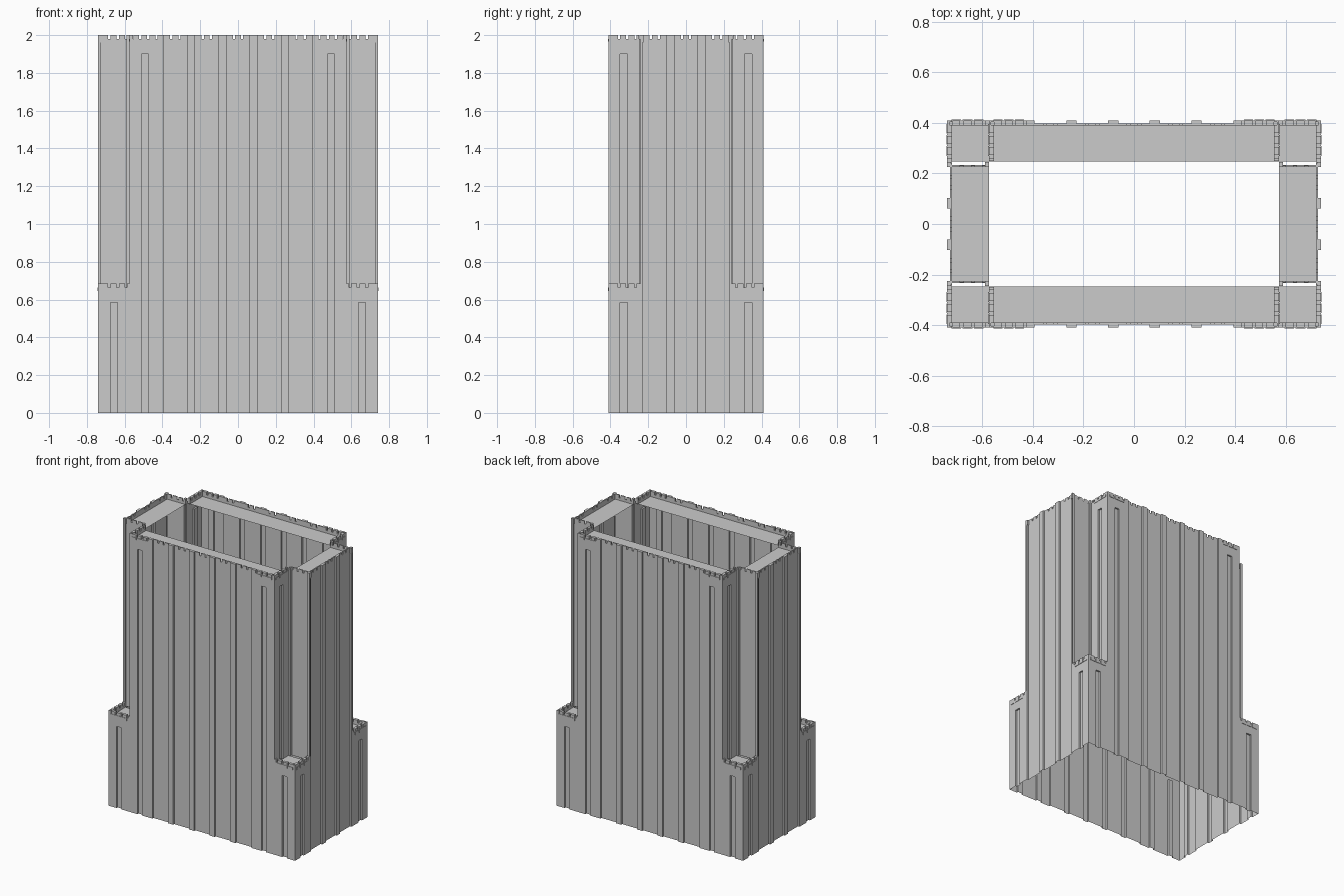
import bpy, bmesh
from mathutils import Vector

if "Cube" in bpy.data.objects:
    bpy.data.objects.remove(bpy.data.objects["Cube"])

# One quarter (front right) is modelled, then mirrored across x and y.
X, Y = 0.74, 0.41          # outer faces
NX, NY = 0.575, 0.24       # notch corner
TOP, EDGE, WALK = 2.0, 1.98, 1.962
T_TOP, T_EDGE, T_FLOOR = 0.685, 0.665, 0.65
DEEP = 0.012               # recess depth
GAP = 0.012                # crenel width


def finish(name, bm):
    bmesh.ops.remove_doubles(bm, verts=bm.verts, dist=1e-5)
    bmesh.ops.recalc_face_normals(bm, faces=bm.faces)
    mesh = bpy.data.meshes.new(name)
    bm.to_mesh(mesh)
    bm.free()
    ob = bpy.data.objects.new(name, mesh)
    bpy.context.collection.objects.link(ob)
    mod = ob.modifiers.new("mirror", 'MIRROR')
    mod.use_axis = (True, True, False)
    mod.merge_threshold = 1e-4
    return ob


def mapper(axis, plane):
    """u runs along the wall, d is depth inward from the outer plane."""
    if axis == 'x':
        return lambda u, d, z: Vector((u, -(plane - d), z))
    return lambda u, d, z: Vector((plane - d, -u, z))


def wall(name, axis, plane, u0, u1, z0, z1, recesses):
    """Thin wall sheet with vertical recesses (start, end, top)."""
    bm = bmesh.new()
    p = mapper(axis, plane)

    def face(*pts):
        bm.faces.new([bm.verts.new(p(*q)) for q in pts])

    def panel(a, b, d, lo, hi):
        face((a, d, lo), (b, d, lo), (b, d, hi), (a, d, hi))

    u = u0
    for a, b, t in recesses:
        if a > u:
            panel(u, a, 0, z0, z1)
        panel(a, b, DEEP, z0, t)
        for e in (a, b):
            if e > 0:
                face((e, 0, z0), (e, DEEP, z0), (e, DEEP, t), (e, 0, t))
        if t < z1:
            panel(a, b, 0, t, z1)
            face((a, 0, t), (b, 0, t), (b, DEEP, t), (a, DEEP, t))
        u = b
    if u < u1:
        panel(u, u1, 0, z0, z1)
    return finish(name, bm)


def box(bm, p, a, b, d0, d1, lo, hi):
    v = [bm.verts.new(p(u, d, z)) for z in (lo, hi)
         for u, d in ((a, d0), (b, d0), (b, d1), (a, d1))]
    for f in ((0, 1, 2, 3), (4, 5, 6, 7), (0, 1, 5, 4),
              (1, 2, 6, 5), (2, 3, 7, 6), (3, 0, 4, 7)):
        bm.faces.new([v[i] for i in f])


def parapet(name, axis, plane, u0, u1, floor, edge, top, gaps, bays=(), low=None):
    """Kerb plus merlons; each merlon steps back where a bay is recessed."""
    bm = bmesh.new()
    p = mapper(axis, plane)
    cuts = sorted([u0, u1] + [e for r in bays for e in r[:2] if u0 < e < u1])
    for a, b in zip(cuts, cuts[1:]):
        d = DEEP if any(r[0] <= (a + b) / 2 <= r[1] for r in bays) else 0.0
        box(bm, p, a, b, d + 0.0005, 0.02, floor, edge)
        ends = [a]
        for g in gaps:
            if a < g < b:
                ends += [g - GAP / 2, g + GAP / 2]
        ends.append(b)
        for s, e in zip(ends[::2], ends[1::2]):
            box(bm, p, s, e, d, 0.02, edge, top)
    # shallow hanging blocks beneath the corner merlons
    if low:
        for s, e in zip(gaps[-4:], gaps[-3:]):
            box(bm, p, s + 0.003, e - 0.003, -0.003, 0.004, low, edge)
    return finish(name, bm)


def floor(name, x0, x1, y0, y1, z):
    bm = bmesh.new()
    bm.faces.new([bm.verts.new(q) for q in
                  ((x0, -y1, z), (x1, -y1, z), (x1, -y0, z), (x0, -y0, z))])
    return finish(name, bm)


front_bays = [(0, 0.062, EDGE), (0.102, 0.227, EDGE), (0.267, 0.393, EDGE)]
side_bays = [(0, 0.062, EDGE), (0.102, 0.23, EDGE)]
corner_u = [0.432, 0.475, 0.517, 0.56]
turret_u = [0.593, 0.637, 0.682, 0.725]
turret_v = [0.267, 0.311, 0.355, 0.398]

# Main walls
wall("front_wall", 'x', Y, 0, NX, 0, EDGE, front_bays + [(0.473, 0.511, 1.9)])
wall("side_wall", 'y', X, 0, NY, 0, EDGE, side_bays)
# Low corner turret walls
wall("turret_front_wall", 'x', Y, NX, X, 0, T_EDGE, [(0.638, 0.676, 0.585)])
wall("turret_side_wall", 'y', X, NY, Y, 0, T_EDGE, [(0.31, 0.349, 0.585)])
# Walls rising from the turret notch
wall("notch_side_wall", 'y', NX, NY, Y, T_FLOOR, EDGE, [(0.31, 0.349, 1.9)])
wall("notch_front_wall", 'x', NY + 0.005, NX, X, T_FLOOR, EDGE,
     [(0.59, 0.725, EDGE)])

# Battlements
parapet("front_parapet", 'x', Y, 0, NX, WALK, EDGE, TOP,
        [0.021, 0.144, 0.187, 0.31, 0.353] + corner_u, front_bays, 1.965)
parapet("side_parapet", 'y', X, 0, NY, WALK, EDGE, TOP,
        [0.021, 0.144, 0.187], side_bays)
parapet("notch_side_parapet", 'y', NX, NY + 0.01, Y, WALK, EDGE, TOP, turret_v,
        low=1.965)
parapet("notch_front_parapet", 'x', NY + 0.005, NX, X, WALK, EDGE, TOP,
        turret_u, [(0.59, 0.725)])
parapet("turret_front_parapet", 'x', Y, NX, X, T_FLOOR, T_EDGE, T_TOP,
        turret_u, low=0.645)
parapet("turret_side_parapet", 'y', X, NY, Y, T_FLOOR, T_EDGE, T_TOP,
        turret_v, low=0.645)

# Wall walks and turret floor
floor("front_walk", 0, NX, 0.248, Y - 0.013, WALK)
floor("side_walk", NX, X - 0.013, 0, 0.233, WALK)
floor("turret_floor", NX, X, 0.248, Y, T_FLOOR)
